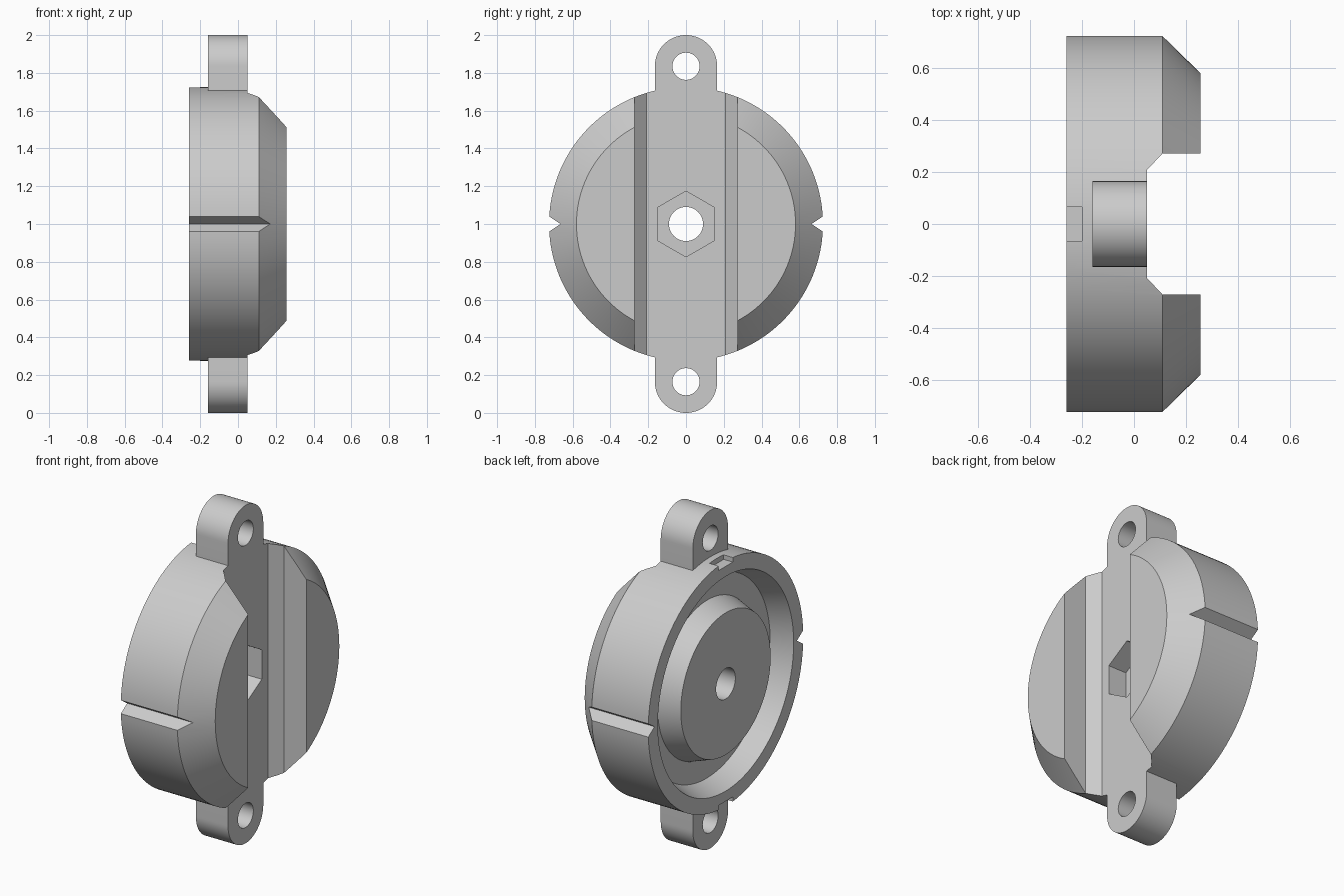
import bpy, bmesh, math
from mathutils import Matrix, Vector

old = bpy.data.objects.get("Cube")
if old:
    bpy.data.objects.remove(old, do_unlink=True)

grey = bpy.data.materials.new("light grey")
grey.use_nodes = True
grey.diffuse_color = (0.6, 0.6, 0.6, 1)
grey.node_tree.nodes["Principled BSDF"].inputs["Base Color"].default_value = (0.6, 0.6, 0.6, 1)


def finish(name, bm):
    bmesh.ops.recalc_face_normals(bm, faces=bm.faces)
    mesh = bpy.data.meshes.new(name)
    bm.to_mesh(mesh)
    bm.free()
    mesh.materials.append(grey)
    obj = bpy.data.objects.new(name, mesh)
    bpy.context.collection.objects.link(obj)
    return obj


def prism(name, points, offset):
    """Extrude a closed outline of 3D points along offset."""
    bm = bmesh.new()
    face = bm.faces.new([bm.verts.new(p) for p in points])
    out = bmesh.ops.extrude_face_region(bm, geom=[face])
    verts = [v for v in out["geom"] if isinstance(v, bmesh.types.BMVert)]
    bmesh.ops.translate(bm, verts=verts, vec=offset)
    return finish(name, bm)


def disc(radius, count, x, z, start=0.0):
    """Regular outline in the YZ plane."""
    return [(x, radius * math.sin(start + math.tau * i / count),
             z + radius * math.cos(start + math.tau * i / count)) for i in range(count)]


def boolean(target, tool, operation):
    mod = target.modifiers.new(operation, 'BOOLEAN')
    mod.operation = operation
    mod.solver = 'EXACT'
    mod.object = tool
    bpy.context.view_layer.objects.active = target
    bpy.ops.object.modifier_apply(modifier=mod.name)
    bpy.data.objects.remove(tool, do_unlink=True)


# Turned body: (x, radius) profile with bore, tapered rear groove and front chamfer
profile = [(-0.26, 0.09), (-0.26, 0.42), (-0.138, 0.462), (-0.138, 0.59),
           (-0.26, 0.635), (-0.26, 0.725), (0.11, 0.725), (0.257, 0.58), (0.257, 0.09)]
SEG = 128
bm = bmesh.new()
rings = []
for x, r in profile:
    rings.append([bm.verts.new(p) for p in disc(r, SEG, x, 1)])
for a, b in zip(rings, rings[1:] + rings[:1]):
    for i in range(SEG):
        j = (i + 1) % SEG
        bm.faces.new((a[i], a[j], b[j], b[i]))
body = finish("housing", bm)

# Mounting ears, top and bottom
for s in (1, -1):
    outline = [(-0.16, 0.165, 1 + s * 0.67)]
    outline += [(-0.16, 0.165 * math.cos(math.pi * i / 32),
                 1 + s * (0.835 + 0.165 * math.sin(math.pi * i / 32))) for i in range(33)]
    outline.append((-0.16, -0.165, 1 + s * 0.67))
    boolean(body, prism("ear", outline, (0.23, 0, 0)), 'UNION')
    boolean(body, prism("ear_hole", disc(0.072, 40, -0.4, 1 + s * 0.835), (0.8, 0, 0)), 'DIFFERENCE')

# Vertical front channel with sloped lower walls
channel = [(0.05, -0.208), (0.11, -0.272), (0.4, -0.272), (0.4, 0.272), (0.11, 0.272), (0.05, 0.208)]
boolean(body, prism("channel_cut", [(x, y, -0.5) for x, y in channel], (0, 0, 3)), 'DIFFERENCE')

# Hexagonal nut pocket
boolean(body, prism("nut_cut", disc(0.174, 6, -0.07, 1), (0.3, 0, 0)), 'DIFFERENCE')

for s in (1, -1):
    # V-shaped side notches
    vee = [(-0.5, s * 0.665, 1), (-0.5, s * 0.785, 1.08), (-0.5, s * 0.785, 0.92)]
    boolean(body, prism("side_notch", vee, (1, 0, 0)), 'DIFFERENCE')
    # Small rear rim notches
    z0 = 1 + s * 0.695
    z1 = 1 + s * 0.78
    slot = [(-0.4, -0.066, z0), (-0.4, 0.066, z0), (-0.4, 0.066, z1), (-0.4, -0.066, z1)]
    boolean(body, prism("rim_notch", slot, (0.2, 0, 0)), 'DIFFERENCE')

# Smooth curved faces, keep hard edges
bpy.ops.object.select_all(action='DESELECT')
body.select_set(True)
bpy.context.view_layer.objects.active = body
bpy.ops.object.shade_smooth_by_angle(angle=math.radians(25))
